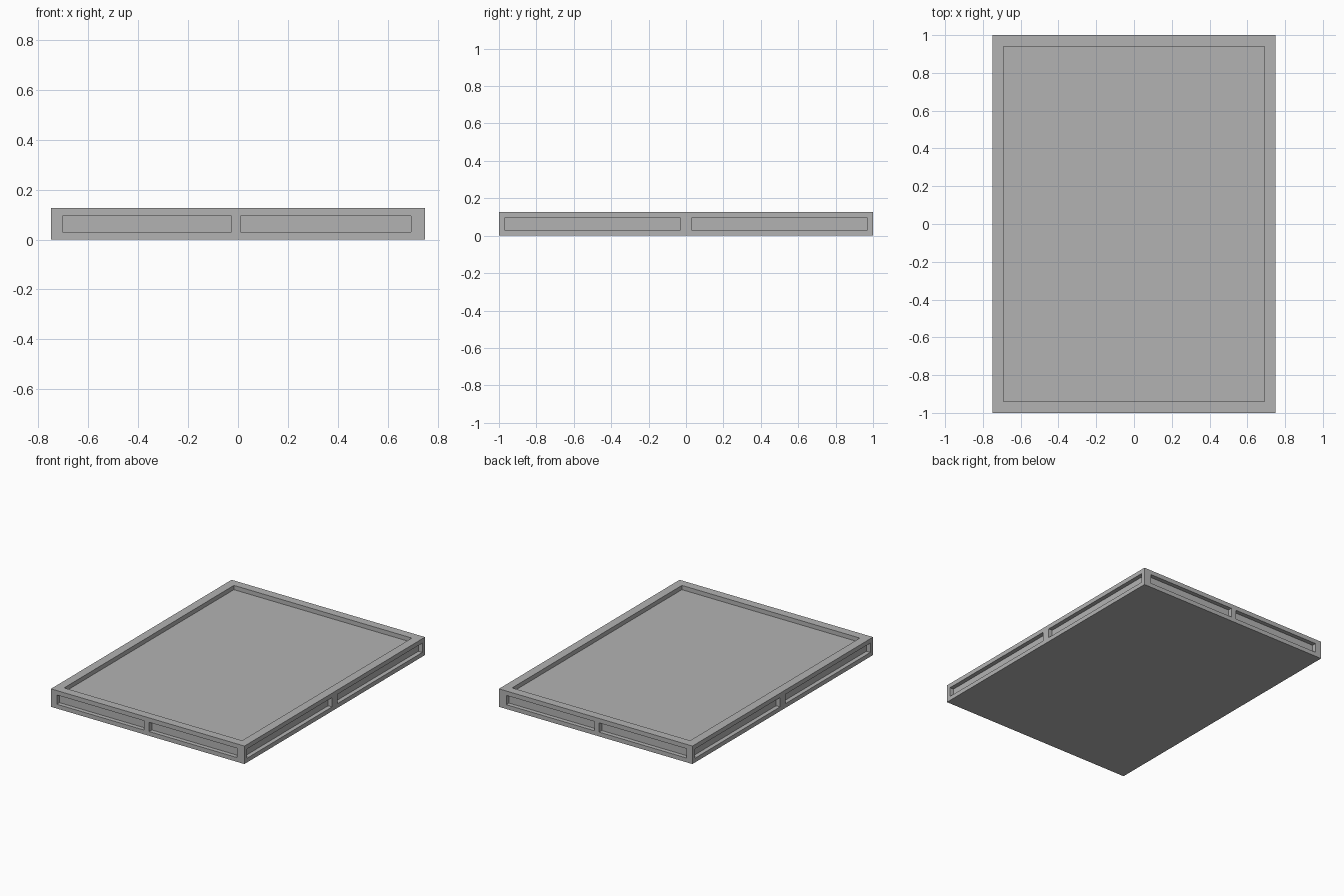
import bpy
import bmesh

old = bpy.data.objects.get("Cube")
if old:
    bpy.data.objects.remove(old, do_unlink=True)

GREY = (0.45, 0.45, 0.45, 1)
mat = bpy.data.materials.new("mid grey")
mat.use_nodes = True
mat.diffuse_color = GREY
mat.node_tree.nodes["Principled BSDF"].inputs["Base Color"].default_value = GREY


def add_box(bm, lo, hi):
    """Add a box spanning the corners lo and hi."""
    verts = bmesh.ops.create_cube(bm, size=1)["verts"]
    for v in verts:
        v.co = [(a + b) / 2 + c * (b - a) for a, b, c in zip(lo, hi, v.co)]


def make_object(name, boxes):
    bm = bmesh.new()
    for lo, hi in boxes:
        add_box(bm, lo, hi)
    mesh = bpy.data.meshes.new(name)
    bm.to_mesh(mesh)
    bm.free()
    mesh.materials.append(mat)
    obj = bpy.data.objects.new(name, mesh)
    bpy.context.collection.objects.link(obj)
    return obj


W, L, H = 0.75, 1.0, 0.126      # half width, half length, height
DEPTH, OUT = 0.03, 0.1          # recess depth, cutter overshoot
Z0, Z1 = 0.03, 0.095            # slot bottom and top

# Tray slab
tray = make_object("tray", [((-W, -L, 0), (W, L, H))])

# Shallow recess in the top
cuts = [((-0.69, -0.94, H - DEPTH), (0.69, 0.94, H + OUT))]

# Two slots in each of the four sides
for s in (-1, 1):
    for x0, x1 in ((-0.704, -0.027), (0.011, 0.693)):
        y0, y1 = sorted((s * (L - DEPTH), s * (L + OUT)))
        cuts.append(((x0, y0, Z0), (x1, y1, Z1)))
    for y0, y1 in ((-0.97, -0.03), (0.03, 0.97)):
        x0, x1 = sorted((s * (W - DEPTH), s * (W + OUT)))
        cuts.append(((x0, y0, Z0), (x1, y1, Z1)))

# Cut each recess out of the slab
for i, cut in enumerate(cuts):
    cutter = make_object(f"recess_cutter_{i}", [cut])
    cutter.hide_render = True
    cutter.hide_set(True)
    cutter.display_type = "WIRE"
    mod = tray.modifiers.new(f"recess {i}", "BOOLEAN")
    mod.operation = "DIFFERENCE"
    mod.solver = "EXACT"
    mod.object = cutter
